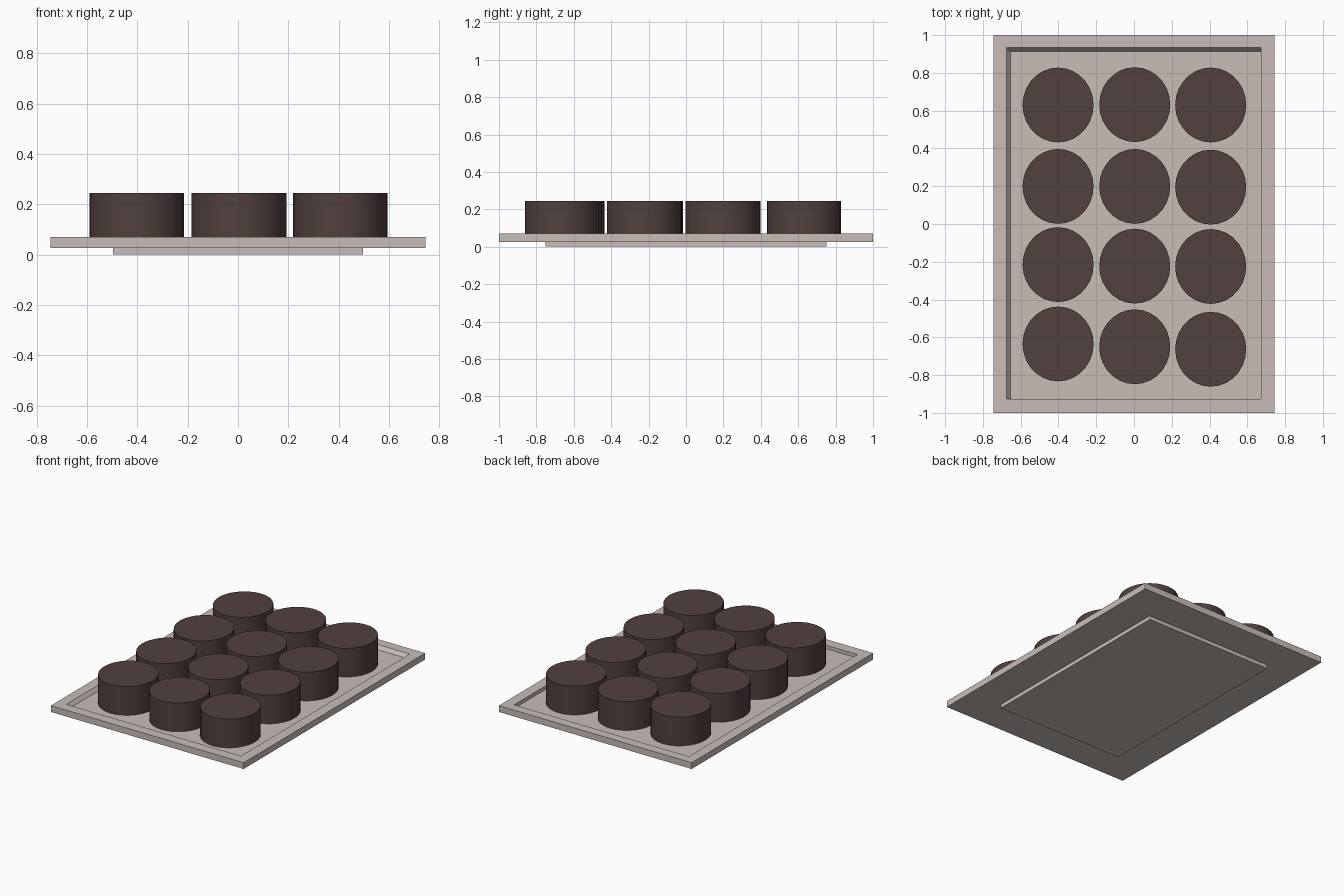
import bpy, bmesh, math

if "Cube" in bpy.data.objects:
    bpy.data.objects.remove(bpy.data.objects["Cube"])


def material(name, rgb):
    m = bpy.data.materials.new(name)
    m.diffuse_color = (*rgb, 1)
    m.use_nodes = True
    m.node_tree.nodes["Principled BSDF"].inputs["Base Color"].default_value = m.diffuse_color
    return m


stone = material("warm pale grey", (0.578, 0.515, 0.485))
cocoa = material("dark cocoa", (0.082, 0.052, 0.049))


def finish(name, bm, mat):
    bmesh.ops.recalc_face_normals(bm, faces=bm.faces)
    me = bpy.data.meshes.new(name)
    bm.to_mesh(me)
    bm.free()
    me.materials.append(mat)
    ob = bpy.data.objects.new(name, me)
    bpy.context.collection.objects.link(ob)
    return ob


def stacked_rects(name, rects, mat):
    """Closed solid through rectangles (x0, x1, y0, y1, z), capped at both ends."""
    bm = bmesh.new()
    loops = [[bm.verts.new(p) for p in
              ((x0, y0, z), (x1, y0, z), (x1, y1, z), (x0, y1, z))]
             for x0, x1, y0, y1, z in rects]
    for a, b in zip(loops, loops[1:]):
        for i in range(4):
            j = (i + 1) % 4
            bm.faces.new((a[i], a[j], b[j], b[i]))
    bm.faces.new(loops[0])
    bm.faces.new(loops[-1])
    return finish(name, bm, mat)


FLOOR, RIM, TOP = 0.045, 0.07, 0.245

# Tray: slab with a shallow recess, whose left and back walls slope
stacked_rects("tray", [
    (-0.744, 0.744, -1, 1, 0.026),
    (-0.744, 0.744, -1, 1, RIM),
    (-0.675, 0.672, -0.927, 0.934, RIM),
    (-0.655, 0.672, -0.927, 0.914, FLOOR)], stone)

# Raised foot beneath the tray
stacked_rects("foot", [
    (-0.496, 0.496, -0.752, 0.75, 0),
    (-0.496, 0.496, -0.752, 0.75, 0.026)], stone)

# Twelve slightly oval round cakes, in three columns
columns = {
    -0.402: (0.63, 0.199, -0.215, -0.635),
    0.004: (0.632, 0.199, -0.223, -0.65),
    0.406: (0.63, 0.195, -0.225, -0.663),
}
for c, (x, rows) in enumerate(columns.items()):
    for r, y in enumerate(rows):
        bm = bmesh.new()
        bmesh.ops.create_cone(bm, cap_ends=True, segments=28, radius1=1,
                              radius2=1, depth=TOP - FLOOR)
        bmesh.ops.scale(bm, vec=(0.188, 0.198, 1), verts=bm.verts)
        bmesh.ops.translate(bm, vec=(x, y, (TOP + FLOOR) / 2), verts=bm.verts)
        ob = finish(f"cake_{c + 1}_{r + 1}", bm, cocoa)
        bpy.ops.object.select_all(action='DESELECT')
        ob.select_set(True)
        bpy.context.view_layer.objects.active = ob
        bpy.ops.object.shade_smooth_by_angle(angle=math.radians(30))
